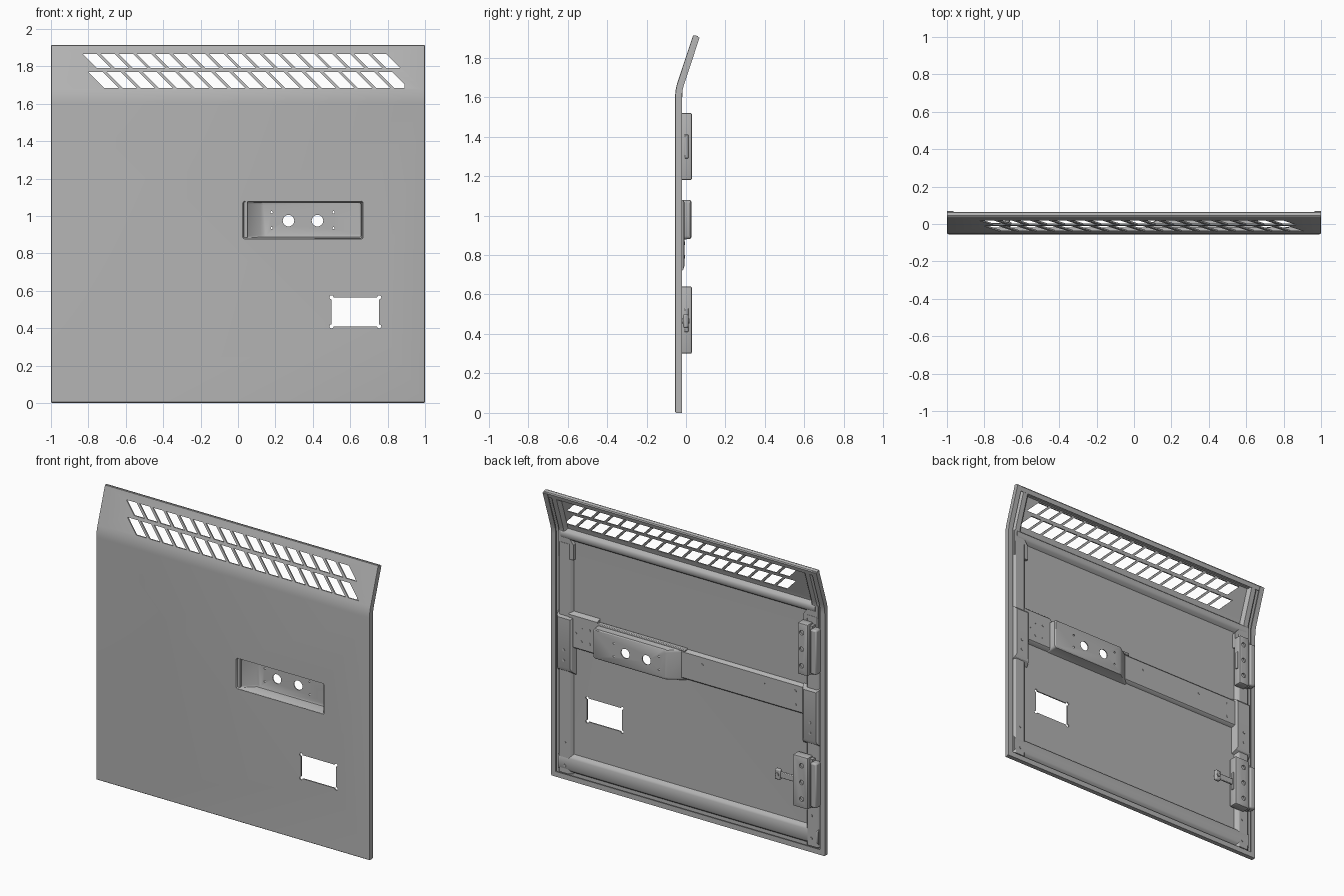
import bpy, bmesh, math
from mathutils import Vector

old = bpy.data.objects.get("Cube")
if old:
    bpy.data.objects.remove(old, do_unlink=True)

grey = bpy.data.materials.new("panel grey")
grey.use_nodes = True
COLOR = (0.45, 0.45, 0.45, 1)
grey.diffuse_color = COLOR
grey.node_tree.nodes["Principled BSDF"].inputs["Base Color"].default_value = COLOR

FRONT, BEND, RADIUS, LEAN = -0.055, 1.60, 0.24, 0.32
ARC = RADIUS * LEAN
TOP = 1.93
parts = []


def bent(x, s, d):
    """Point at height s along the bent panel and depth d behind its front."""
    a = min(max((s - BEND) / RADIUS, 0), LEAN)
    run = max(s - BEND - ARC, 0)
    y = FRONT + RADIUS * (1 - math.cos(a)) + run * math.sin(a) + d * math.cos(a)
    z = min(s, BEND) + RADIUS * math.sin(a) + run * math.cos(a) - d * math.sin(a)
    return Vector((x, y, z))


def finish(name, bm, keep=True):
    bmesh.ops.recalc_face_normals(bm, faces=bm.faces)
    mesh = bpy.data.meshes.new(name)
    bm.to_mesh(mesh)
    bm.free()
    mesh.materials.append(grey)
    ob = bpy.data.objects.new(name, mesh)
    bpy.context.collection.objects.link(ob)
    if keep:
        parts.append(ob)
    return ob


def loft(name, rings, caps=True, keep=True):
    """Join closed rings of points into one surface."""
    bm = bmesh.new()
    rows = [[bm.verts.new(p) for p in r] for r in rings]
    for a, b in zip(rows, rows[1:]):
        for i in range(len(a)):
            j = (i + 1) % len(a)
            bm.faces.new((a[i], a[j], b[j], b[i]))
    if caps:
        bm.faces.new(rows[0])
    bm.faces.new(rows[-1])
    return finish(name, bm, keep)


def upright(name, section, s0, s1):
    """Sweep an (x, depth) section up the panel."""
    steps = [BEND + ARC * i / 6 for i in range(7)]
    levels = [s0] + [s for s in steps if s0 < s < s1] + [s1]
    return loft(name, [[bent(x, s, d) for x, d in section] for s in levels])


def rail(name, section, x0, x1):
    """Extrude an (s, depth) section across the panel."""
    return loft(name, [[bent(x, s, d) for s, d in section] for x in (x0, x1)])


def hat(a, b, height, slope):
    """Pressed channel section from a to b."""
    e, r = slope * 0.3, height * 0.8
    return [(a, 0.006), (a + slope * 0.7, r), (a + slope + e, height),
            (b - slope - e, height), (b - slope * 0.7, r), (b, 0.006)]


def block(name, x, y, z, bevel=0.0, keep=True):
    corners = [[Vector((x[i], y[j], h)) for i, j in ((0, 0), (1, 0), (1, 1), (0, 1))] for h in z]
    ob = loft(name, corners, keep=keep)
    if bevel:
        m = ob.modifiers.new("bevel", "BEVEL")
        m.width, m.segments = bevel, 2
    return ob


def disc(name, x, z, y0, y1, r, keep=True, n=24):
    ring = [(x + r * math.cos(2 * math.pi * i / n), z + r * math.sin(2 * math.pi * i / n)) for i in range(n)]
    return loft(name, [[Vector((u, y, v)) for u, v in ring] for y in (y0, y1)], keep=keep)


def bake(ob):
    """Turn the modifiers into plain mesh."""
    deps = bpy.context.evaluated_depsgraph_get()
    mesh = bpy.data.meshes.new_from_object(ob.evaluated_get(deps))
    ob.modifiers.clear()
    ob.data = mesh


def cut(ob, cutters):
    for c in cutters:
        c.hide_render = True
        m = ob.modifiers.new("cut", "BOOLEAN")
        m.operation, m.solver, m.object = "DIFFERENCE", "EXACT", c
    bake(ob)
    for c in cutters:
        bpy.data.objects.remove(c, do_unlink=True)


# Outer skin with folded side hems
half = [(0.992, 0), (0.998, 0.002), (1, 0.008), (1, 0.035), (0.966, 0.035), (0.966, 0.028),
        (0.992, 0.028), (0.992, 0.008)]
skin = upright("outer_skin", half + [(-x, d) for x, d in reversed(half)], 0.004, TOP - 0.004)

# Two rows of slanted vent slots, window opening and handle recess opening
cutters = []
for x_start, z_top, z_low, lean in ((-0.83, 1.865, 1.79, 0.075), (-0.80, 1.77, 1.685, 0.085)):
    for i in range(17):
        x = x_start + i * 0.0968
        quad = [(x, z_top), (x + 0.076, z_top), (x + 0.076 + lean, z_low), (x + lean, z_low)]
        cutters.append(loft("slot_cutter", [[Vector((u, y, v)) for u, v in quad] for y in (-0.2, 0.2)], keep=False))
cutters.append(block("window_cutter", (0.5, 0.755), (-0.2, 0.2), (0.41, 0.565), keep=False))
for x in (0.5, 0.755):
    for z in (0.41, 0.565):
        cutters.append(disc("corner_cutter", x, z, -0.2, 0.2, 0.011, False, 16))
cutters.append(block("recess_cutter", (0.028, 0.668), (-0.2, 0.2), (0.878, 1.078), keep=False))
cut(skin, cutters)

# Recessed handle pan, open to the front
def pan_ring(x0, x1, z0, z1, y):
    pts = []
    for cx, cz, a0 in ((x1, z1, 0), (x0, z1, 1), (x0, z0, 2), (x1, z0, 3)):
        sx, sz = (1 if cx == x1 else -1), (1 if cz == z1 else -1)
        for k in range(4):
            a = (a0 + k / 3) * math.pi / 2
            pts.append(Vector((cx + 0.014 * (math.cos(a) - sx), y, cz + 0.014 * (math.sin(a) - sz))))
    return pts

pan = loft("handle_recess", [pan_ring(0.024, 0.672, 0.874, 1.082, -0.0545),
                             pan_ring(0.03, 0.667, 0.878, 1.078, -0.045),
                             pan_ring(0.12, 0.66, 0.884, 1.075, 0.02),
                             pan_ring(0.135, 0.655, 0.89, 1.07, 0.024)], caps=False)
m = pan.modifiers.new("sheet", "SOLIDIFY")
m.thickness, m.offset = 0.006, 0
holes = [disc("hole_cutter", x, 0.975, -0.03, 0.1, 0.031, False) for x in (0.27, 0.425)]
holes += [disc("pin_cutter", x, z, -0.03, 0.1, 0.006, False, 10) for x in (0.18, 0.51) for z in (0.935, 1.02)]
cut(pan, holes)

# Top and bottom folded lips
rail("bottom_lip", [(0, 0.005), (0.005, 0.001), (0.012, 0.001), (0.012, 0.028),
                    (0.034, 0.028), (0.034, 0.035), (0, 0.035)], -0.998, 0.998)
rail("top_lip", [(TOP, 0.008), (TOP - 0.006, 0.001), (TOP - 0.012, 0.001), (TOP - 0.012, 0.024),
                 (TOP - 0.034, 0.024), (TOP - 0.034, 0.031), (TOP - 0.006, 0.031), (TOP, 0.025)], -0.998, 0.998)

# Inner frame: bottom channel, rail under the vents, top channel
rail("bottom_channel", hat(0.045, 0.17, 0.033, 0.02), -0.95, 0.95)
rail("vent_rail", hat(1.575, 1.655, 0.036, 0.02), -0.93, 0.93)
rail("top_channel", hat(1.885, 1.922, 0.022, 0.006), -0.95, 0.95)

# Side channels with gussets at the bend and raised brackets at mid height
for side, tag in ((1, "left"), (-1, "right")):
    def flip(section):
        return [(side * x, d) for x, d in section]
    upright(tag + "_side_channel", flip(hat(0.85, 0.96, 0.033, 0.018)), 0.04, 1.56)
    upright(tag + "_upper_channel", flip(hat(0.89, 0.96, 0.03, 0.014)), 1.5, 1.9)
    gusset = [(0.84, 1.46), (0.95, 1.46), (0.95, 1.64), (0.9, 1.64), (0.84, 1.56)]
    loft(tag + "_gusset", [[bent(side * x, s, d) for x, s in gusset] for d in (0.006, 0.03)])
    rings = [[Vector((side * x, y, z)) for x, z in ((0.83 + e, 0.7 + 2 * e), (0.965 - e, 0.7 + 2 * e),
             (0.965 - e, 1.09 - e), (0.83 + e, 1.09 - e))] for y, e in ((-0.045, 0), (-0.015, 0.012), (-0.008, 0.022))]
    loft(tag + "_mid_bracket", rings)
    for z in (0.09, 0.24, 0.79, 0.86):
        disc(tag + "_spot_weld", side * 0.9, z, -0.03, -0.005 if z > 0.5 else -0.019, 0.009, n=12)

# Cross beam and latch plate beside the recess
rail("cross_beam", hat(0.885, 1.085, 0.03, 0.012), -0.87, 0.05)
rail("latch_plate", hat(0.875, 1.115, 0.036, 0.012), 0.66, 0.87)
block("recess_upper_flange", (0.02, 0.68), (-0.048, -0.02), (1.075, 1.092), 0.004)
for x, z in ((0.72, 0.94), (0.72, 1.03), (0.78, 0.94), (0.78, 1.03), (0.82, 0.985),
             (-0.1, 1.02), (-0.55, 1.02), (-0.78, 1.03), (-0.78, 0.94)):
    disc("beam_hole_rim", x, z, -0.04, -0.017 if x > 0 else -0.023, 0.009, n=12)

# Hinges: leaf, barrel housing, pin and bolts
def hinge(tag, z0, z1, inner):
    leaf = block(tag + "_hinge_leaf", (-0.91, inner), (-0.03, 0.03), (z0, z1), 0.008)
    bake(leaf)
    mid = (z0 + z1) / 2
    cut(leaf, [disc("bolt_cutter", -0.865, mid + o, 0.018, 0.1, 0.015, False) for o in (-0.11, 0, 0.11)])
    block(tag + "_hinge_barrel", (-0.968, -0.922), (-0.03, 0.024), (z0 + 0.02, z1 - 0.025), 0.01)
    block(tag + "_hinge_web", (-0.93, -0.9), (-0.03, 0.008), (z0 + 0.01, z1 - 0.01))
    block(tag + "_hinge_tab", (inner - 0.005, inner + 0.006), (-0.008, 0.012), (mid - 0.06, mid + 0.06), 0.003)

hinge("upper", 1.18, 1.52, -0.835)
hinge("lower", 0.30, 0.64, -0.80)

# Check arm at the lower hinge
block("check_arm", (-0.81, -0.68), (-0.008, 0.006), (0.445, 0.485), 0.004)
block("check_arm_end", (-0.695, -0.655), (-0.014, 0.012), (0.43, 0.5), 0.008)
disc("check_arm_pin", -0.675, 0.465, -0.02, 0.018, 0.012)

# Smooth shading with sharp edges kept
bpy.ops.object.select_all(action="DESELECT")
for ob in parts:
    ob.select_set(True)
bpy.context.view_layer.objects.active = parts[0]
bpy.ops.object.shade_smooth_by_angle(angle=math.radians(30))
